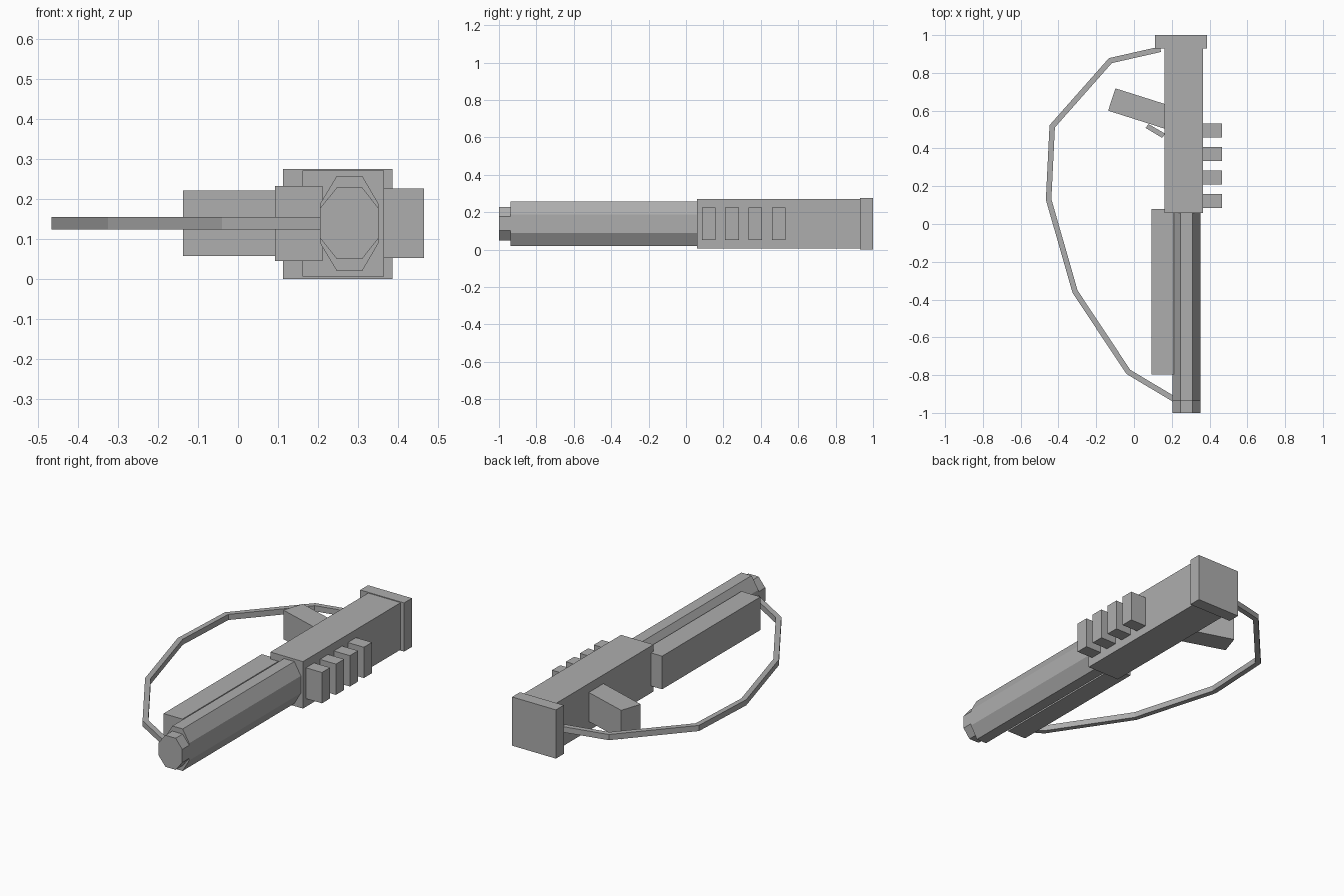
import bpy, bmesh
from mathutils import Vector

if "Cube" in bpy.data.objects:
    bpy.data.objects.remove(bpy.data.objects["Cube"])

grey = bpy.data.materials.new("mid_grey")
grey.diffuse_color = (0.42, 0.42, 0.42, 1)
grey.use_nodes = True
grey.node_tree.nodes["Principled BSDF"].inputs["Base Color"].default_value = grey.diffuse_color


def prism(name, profile, axis, lo, hi):
    """Extrude a flat outline along 'y' (outline in x,z) or 'z' (outline in x,y)."""
    def place(p, t):
        return (p[0], t, p[1]) if axis == 'y' else (p[0], p[1], t)
    bm = bmesh.new()
    a = [bm.verts.new(place(p, lo)) for p in profile]
    b = [bm.verts.new(place(p, hi)) for p in profile]
    n = len(profile)
    bm.faces.new(a)
    bm.faces.new(b)
    for i in range(n):
        j = (i + 1) % n
        bm.faces.new((a[i], a[j], b[j], b[i]))
    bmesh.ops.recalc_face_normals(bm, faces=bm.faces)
    mesh = bpy.data.meshes.new(name)
    bm.to_mesh(mesh)
    bm.free()
    mesh.materials.append(grey)
    obj = bpy.data.objects.new(name, mesh)
    bpy.context.collection.objects.link(obj)
    return obj


def box(name, x0, x1, y0, y1, z0, z1):
    return prism(name, [(x0, y0), (x1, y0), (x1, y1), (x0, y1)], 'z', z0, z1)


def octagon(x0, x1, xa, xb, z0, z1, za, zb):
    return [(xa, z0), (xb, z0), (x1, za), (x1, zb),
            (xb, z1), (xa, z1), (x0, zb), (x0, za)]


# Body and end plate
box("receiver", 0.162, 0.365, 0.058, 0.935, 0.006, 0.271)
box("butt_plate", 0.112, 0.386, 0.93, 1.0, 0.0, 0.275)

# Eight-sided barrel and its shorter muzzle cap
prism("barrel", octagon(0.205, 0.352, 0.247, 0.311, 0.02, 0.257, 0.09, 0.187),
      'y', -0.938, 0.07)
prism("muzzle_cap", octagon(0.205, 0.352, 0.247, 0.311, 0.05, 0.228, 0.102, 0.176),
      'y', -1.0, -0.93)

# Long block beside the barrel
box("fore_block", 0.093, 0.211, -0.797, 0.08, 0.045, 0.232)

# Row of pegs on the right side
for i in range(4):
    y = 0.085 + i * 0.1245
    box(f"peg_{i + 1}", 0.36, 0.465, y, y + 0.073, 0.052, 0.226)

# Slanted grip and trigger
prism("grip", [(-0.137, 0.600), (0.18, 0.499), (0.18, 0.630), (-0.098, 0.718)],
      'z', 0.057, 0.221)
prism("trigger", [(0.061, 0.509), (0.149, 0.456), (0.165, 0.478), (0.077, 0.529)],
      'z', 0.123, 0.155)

# Sling: mitred band following a bent path
path = [Vector(p) for p in [(0.14, 0.925), (-0.125, 0.865), (-0.433, 0.517),
                            (-0.452, 0.13), (-0.312, -0.358), (-0.03, -0.783),
                            (0.215, -0.929)]]
half = 0.0145
left, right = [], []
for i, p in enumerate(path):
    d0 = (p - path[i - 1]).normalized() if i else (path[1] - p).normalized()
    d1 = (path[i + 1] - p).normalized() if i < len(path) - 1 else d0
    n0, n1 = Vector((-d0.y, d0.x)), Vector((-d1.y, d1.x))
    m = (n0 + n1).normalized()
    m *= half / m.dot(n0)
    left.append(p + m)
    right.append(p - m)
for i in range(len(path) - 1):
    prism(f"sling_{i + 1}", [left[i], left[i + 1], right[i + 1], right[i]],
          'z', 0.123, 0.155)
